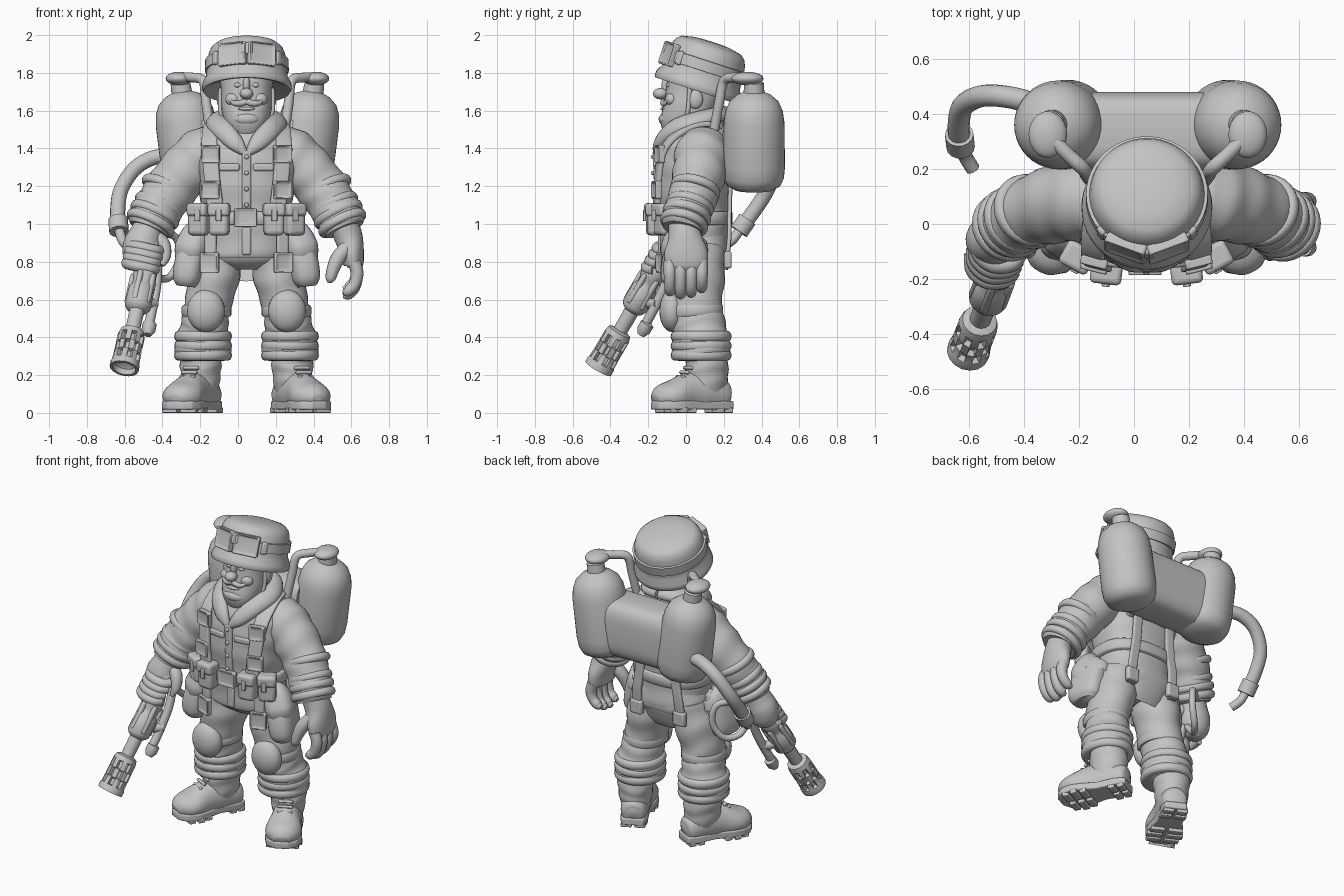
import bpy, bmesh, math
from mathutils import Vector, Matrix

CX = 0.045                      # body mid-plane
grey = bpy.data.materials.new("plain grey")
grey.diffuse_color = (0.55, 0.55, 0.55, 1)


def finish(name, bm, mat=None, bevel=0.0, angle=50):
    if mat is not None:
        bm.transform(mat)
    bmesh.ops.recalc_face_normals(bm, faces=bm.faces[:])
    me = bpy.data.meshes.new(name)
    bm.to_mesh(me)
    bm.free()
    ob = bpy.data.objects.new(name, me)
    bpy.context.collection.objects.link(ob)
    me.materials.append(grey)
    if bevel:
        b = ob.modifiers.new("round", 'BEVEL')
        b.width, b.segments = bevel, 3
    bpy.ops.object.select_all(action='DESELECT')
    ob.select_set(True)
    bpy.context.view_layer.objects.active = ob
    bpy.ops.object.shade_smooth_by_angle(angle=math.radians(angle))
    return ob


def skin(bm, rings, cap=True):
    vs = [[bm.verts.new(p) for p in r] for r in rings]
    n = len(vs[0])
    for a, b in zip(vs, vs[1:]):
        for i in range(n):
            bm.faces.new((a[i], a[(i + 1) % n], b[(i + 1) % n], b[i]))
    if cap:
        bm.faces.new(vs[0])
        bm.faces.new(vs[-1])


def spline(st, steps):
    """Catmull-Rom through the stations."""
    out, n = [], len(st)
    for i in range(n - 1):
        p = [st[max(0, min(n - 1, i + k))] for k in (-1, 0, 1, 2)]
        for j in range(steps):
            t = j / steps
            out.append([0.5 * (2 * b + (c - a) * t + (2 * a - 5 * b + 4 * c - d) * t * t
                        + (3 * b - a - 3 * c + d) * t ** 3) for a, b, c, d in zip(*p)])
    return out + [list(st[-1])]


def loft(name, st, steps=6, sides=28, sq=2.0, fold=0.0, nf=0, floor=None, mat=None):
    """Stations are x, y, z, width radius, depth radius."""
    pts = spline(st, steps)
    bm, rings, u = bmesh.new(), [], Vector((1, 0, 0))
    for k, p in enumerate(pts):
        c = Vector(p[:3])
        t = (Vector(pts[min(k + 1, len(pts) - 1)][:3]) - Vector(pts[max(k - 1, 0)][:3])).normalized()
        if k == 0 and abs(t.x) > 0.9:
            u = Vector((0, 1, 0))
        u = (u - t * u.dot(t)).normalized()
        v = t.cross(u)
        ring = []
        for i in range(sides):
            a = math.tau * i / sides
            co, si = math.cos(a), math.sin(a)
            s = k / (len(pts) - 1)
            f = 1 + fold * math.sin(math.tau * nf * s + 1.1 * math.sin(2 * a + 4 * s))
            q = (c + u * math.copysign(abs(co) ** (2 / sq), co) * p[3] * f
                 + v * math.copysign(abs(si) ** (2 / sq), si) * p[4] * f)
            if floor is not None:
                q.z = max(q.z, floor)
            ring.append(q)
        rings.append(ring)
    skin(bm, rings)
    return finish(name, bm, mat)


def tube(name, pts, r, **kw):
    return loft(name, [(*p, r, r) for p in pts], sides=14, **kw)


def lathe(name, prof, mat, sides=40, holes=None):
    bm = bmesh.new()
    skin(bm, [[(r * math.cos(math.tau * i / sides), r * math.sin(math.tau * i / sides), z)
               for i in range(sides)] for r, z in prof])
    if holes:
        bm.faces.ensure_lookup_table()
        sel = [bm.faces[row * sides + i] for k, row in enumerate(holes) for i in range(k % 2, sides, 2)]
        bmesh.ops.recalc_face_normals(bm, faces=bm.faces[:])
        bmesh.ops.inset_individual(bm, faces=sel, thickness=0.008, depth=-0.022)
    return finish(name, bm, mat, angle=40)


def ball(name, loc, r, rot=0.0):
    bm = bmesh.new()
    bmesh.ops.create_uvsphere(bm, u_segments=24, v_segments=14, radius=1)
    return finish(name, bm, Matrix.Translation(loc) @ Matrix.Rotation(rot, 4, 'Y') @ Matrix.Diagonal((*r, 1)))


def box(name, loc, size, rz=0.0, rx=0.0, bevel=0.012, inset=0.0, base=Matrix()):
    bm = bmesh.new()
    bmesh.ops.create_cube(bm, size=1)
    bm.transform(Matrix.Diagonal((*size, 1)))
    if inset:
        f = [f for f in bm.faces if f.normal.y < -0.9]
        bmesh.ops.inset_region(bm, faces=f, thickness=inset, depth=-0.012)
    return finish(name, bm, base @ Matrix.Translation(loc) @ Matrix.Rotation(rz, 4, 'Z')
                  @ Matrix.Rotation(rx, 4, 'X'), bevel)


# jacket, trousers seat and belt
loft("jacket", [(CX, .05, .82, .2, .16), (CX, .05, .84, .225, .18), (CX, .04, .98, .23, .18),
                (CX, .04, 1.05, .23, .185), (CX, .04, 1.2, .255, .2), (CX, .05, 1.35, .275, .2),
                (CX, .06, 1.45, .245, .18), (CX, .07, 1.53, .175, .14), (CX, .07, 1.58, .12, .11)],
     sides=48, sq=2.4, fold=.012, nf=9)
loft("trouser_seat", [(CX, .06, .95, .22, .16), (CX, .06, .85, .25, .17), (CX, .06, .8, .23, .15),
                      (CX, .06, .76, .1, .1)], sq=2.4)
loft("belt", [(CX, .04, .995, .25, .2), (CX, .04, 1.0, .255, .205), (CX, .04, 1.06, .255, .205),
              (CX, .04, 1.065, .25, .2)], steps=1, sides=48, sq=2.4)
box("buckle", (.04, -.17, 1.035), (.12, .04, .1), inset=.02)
box("jacket_placket", (CX, -.155, 1.22), (.05, .03, .34), rx=.04)
for i in range(4):
    ball("button", (CX, -.175, 1.1 + .085 * i), (.012, .01, .012))
box("jacket_hem_placket", (CX, -.135, .91), (.05, .025, .15))

# head
loft("head", [(CX, .05, 1.45, .09, .1), (CX, .01, 1.5, .085, .11), (CX, 0, 1.535, .115, .135),
              (CX, .01, 1.6, .132, .132), (CX, .04, 1.7, .135, .148), (CX, .06, 1.8, .15, .15)], sq=2.3)
ball("nose", (CX, -.135, 1.69), (.036, .04, .03))
ball("nose_bridge", (CX, -.1, 1.735), (.02, .03, .05))
ball("chin", (CX, -.105, 1.555), (.07, .04, .035))
ball("lower_lip", (CX, -.117, 1.61), (.045, .018, .01))

# helmet, leaning back
H = Matrix.Translation((CX + .002, .062, 1.722)) @ Matrix.Rotation(math.radians(-18), 4, 'X')
lathe("helmet", [(.14, .03), (.21, -.015), (.23, -.018), (.238, -.005), (.235, .02), (.217, .055), (.214, .08),
                 (.211, .14), (.203, .185), (.19, .215), (.165, .236), (.1, .25), (.04, .254)], H, 48)
lathe("goggle_strap", [(.2, .09), (.222, .092), (.221, .15), (.2, .153)], H, 48)
for s in (-1, 1):
    G = H @ Matrix.Rotation(s * math.radians(21), 4, 'Z')
    box("goggle_lens", (0, -.213, .122), (.155, .045, .125), bevel=.018, inset=.022, base=G)
    box("goggle_clip", (0, -.215, .12), (.04, .025, .075),
        base=H @ Matrix.Rotation(s * math.radians(50), 4, 'Z'))
box("goggle_bridge", (0, -.215, .145), (.06, .045, .065), base=H)

for s in (-1, 1):
    X = lambda d: CX + s * d
    # face details and collar
    ball("cheek", (X(.07), -.075, 1.66), (.042, .035, .035))
    ball("eye", (X(.045), -.09, 1.735), (.022, .015, .014))
    ball("ear", (X(.135), .05, 1.66), (.022, .04, .05))
    loft("moustache", [(CX, -.122, 1.648, .013, .016), (X(.04), -.122, 1.638, .014, .016),
                       (X(.07), -.11, 1.642, .01, .012), (X(.085), -.1, 1.66, .004, .004)], sides=12)
    tube("chin_strap", [(X(.137), .02, 1.72), (X(.137), .01, 1.6), (X(.1), -.02, 1.5)], .012)
    loft("collar", [(X(.005), -.155, 1.37, .015, .02), (X(.06), -.14, 1.43, .045, .03),
                    (X(.13), -.07, 1.505, .055, .035), (X(.165), .05, 1.55, .055, .035),
                    (X(.1), .17, 1.58, .05, .035), (CX, .2, 1.59, .05, .035)], sides=16)
    # sleeves with rolled cuffs
    loft("sleeve", [(X(.16), .085, 1.43, .1, .12), (X(.22), .085, 1.385, .136, .14), (X(.31), .075, 1.295, .14, .142),
                    (X(.4), .05, 1.185, .137, .132), (X(.465), .015, 1.085, .13, .125),
                    (X(.503), -.01, 1.01, .125, .12), (X(.52), -.02, .97, .108, .105)],
         steps=8, fold=.025, nf=6)
    for k, r in ((-2, .138), (0, .132), (1, .135), (2, .133)):
        p = Vector((X(.465 + .021 * k), .02 - .015 * k, 1.095 - .045 * k))
        a = Vector((s * .42, -.25, -.87)).normalized() * .022
        loft("rolled_cuff", [(*(p + a * f), r * g, r * g * .95) for f, g in
                             ((-1.1, .9), (-.8, .99), (0, 1.03), (.8, .99), (1.1, .9))], steps=2)
    # trouser legs
    loft("trouser_leg", [(X(.14), .06, .88, .12, .14), (X(.17), .055, .73, .135, .15), (X(.207), .05, .56, .122, .14),
                         (X(.222), .07, .46, .127, .14), (X(.23), .08, .37, .148, .152), (X(.23), .08, .29, .14, .145),
                         (X(.23), .08, .275, .11, .12)], steps=8, fold=.025, nf=7)
    for z in (.305, .355, .405):
        loft("trouser_cuff", [(X(.23), .08, z + h, .15 * g, .158 * g) for h, g in
                              ((-.028, .9), (-.02, .98), (0, 1.02), (.02, .98), (.028, .9))], steps=2)
    ball("knee_pad", (X(.215), -.075, .54), (.1, .066, .112))
    loft("knee_pad_strap", [(X(.211), .05, .51, .125, .142), (X(.211), .05, .52, .132, .147),
                            (X(.211), .05, .56, .132, .147), (X(.211), .05, .57, .125, .142)], steps=1)
    # boots, toes turned out
    B = (Matrix.Translation((X(.243), .11, 0)) @ Matrix.Rotation(s * math.radians(27), 4, 'Z')
         @ Matrix.Diagonal((.91, 1, 1, 1)))
    loft("boot_shaft", [(0, -.01, .34, .118, .112), (0, 0, .26, .12, .114), (0, 0, .18, .11, .114),
                        (0, 0, .1, .095, .1)], mat=B, fold=.025, nf=3)
    loft("boot_foot", [(0, .125, .08, .04, .04), (0, .1, .085, .08, .08), (0, 0, .11, .095, .11),
                       (0, -.1, .105, .1, .112), (0, -.2, .09, .12, .085), (0, -.265, .08, .1, .068),
                       (0, -.305, .065, .05, .035)], floor=.04, mat=B)
    half = [(.07, .13), (.09, .07), (.085, -.05), (.112, -.14), (.122, -.21), (.1, -.275), (.045, -.312)]
    outline = half + [(-w, y) for w, y in reversed(half)]
    bm = bmesh.new()
    skin(bm, [[(w, y, z) for w, y in outline] for z in (.018, .062)])
    finish("boot_sole", bm, B, bevel=.008)
    for y, w in ((.1, .075), (.045, .08), (-.13, .1), (-.185, .112), (-.24, .1)):
        for e in (-1, 1):
            box("sole_lug", (e * w * .6, y, .014), (w * .95, .042, .028), bevel=.005, base=B)
    for k in range(4):
        box("boot_lace", (0, -.155 + .022 * k, .19 + .024 * k), (.1, .02, .018), rx=-.5, bevel=.006, base=B)
    # harness straps, front and rear
    loft("harness_strap", [(X(.14), .22, 1.44, .035, .012), (X(.17), .13, 1.53, .04, .014), (X(.19), .0, 1.505, .042, .014),
                           (X(.195), -.115, 1.4, .042, .014), (X(.18), -.15, 1.22, .042, .014),
                           (X(.16), -.155, 1.05, .042, .014)], sq=5)
    for z, y in ((1.37, -.14), (1.18, -.158)):
        box("strap_buckle", (X(.19), y, z), (.1, .04, .095), rz=s * .25, inset=.022)
    loft("rear_strap", [(X(.12), .235, 1.22, .03, .012), (X(.13), .23, 1.05, .03, .012),
                        (X(.15), .228, .92, .03, .012), (X(.16), .21, .76, .03, .012)], sq=5)
    box("rear_buckle", (X(.155), .222, .81), (.085, .04, .09))
    # belt pouches, hanging straps, hip bags
    for d, y, a in ((.145, -.165, .12), (.25, -.115, .5)):
        box("belt_pouch", (X(d), y, 1.02), (.105, .085, .16), rz=s * a, bevel=.022)
        box("pouch_flap", (X(d), y - .006, 1.075), (.115, .095, .07), rz=s * a, bevel=.018)
        box("pouch_tab", (X(d + .022 * math.sin(a)), y - .055, 1.045), (.03, .015, .06), rz=s * a, bevel=.005)
    box("hanging_strap", (X(.19), -.115, .88), (.065, .03, .17), rz=s * .35)
    box("hanging_buckle", (X(.195), -.13, .795), (.1, .04, .11), rz=s * .35, inset=.022)
    loft("hip_bag", [(X(.24), .01, .94, .05, .07), (X(.265), .0, .91, .075, .1), (X(.295), -.015, .8, .08, .115),
                     (X(.31), -.02, .71, .075, .11), (X(.315), -.02, .67, .05, .08)], sq=2.8)
    loft("hip_bag_flap", [(X(.235), .01, .945, .05, .08), (X(.25), .0, .93, .082, .11), (X(.275), -.01, .86, .092, .124),
                          (X(.278), -.01, .85, .08, .11)], sq=2.8)
    box("chest_pocket_flap", (X(.09), -.148, 1.3), (.11, .025, .04), rz=s * .12)
    # gas bottles, leaning outwards at the top, with valves and pipes
    T = Matrix.Translation((.05 + s * .312, .36, 1.44)) @ Matrix.Rotation(s * math.radians(8), 4, 'Y')
    lathe("tank", [(.04, -.27), (.1, -.262), (.14, -.24), (.158, -.2), (.164, -.14), (.161, .1), (.152, .16),
                   (.13, .21), (.09, .245), (.055, .26), (.052, .31), (.03, .32)], T)
    tx = .05 + s * .328
    ball("tank_valve", (tx + s * .035, .325, 1.77), (.07, .085, .036))
    tube("tank_pipe", [(tx + s * .02, .31, 1.775), (tx - s * .04, .25, 1.775), (tx - s * .095, .2, 1.755),
                       (tx - s * .11, .175, 1.64), (tx - s * .13, .15, 1.5)], .026)

# pack body between the bottles
loft("pack_body", [(x, .335, 1.385, .145, .185) for x in (-.19, .05, .29)], steps=2, sides=40, sq=3.6)
box("pack_back_plate", (.05, .22, 1.36), (.36, .1, .3), bevel=.03)

# free hand
loft("free_hand", [(.56, -.015, 1.0, .075, .08), (.585, -.005, .93, .075, .09), (.605, .0, .85, .062, .115),
                   (.61, .0, .78, .052, .11), (.605, .0, .76, .03, .09)])
for i, l in enumerate((.95, 1.05, 1, .85)):
    y = -.085 + .056 * i
    loft("finger", [(.615, y, .8, .034, .033), (.63, y, .74, .034, .033), (.615, y, .8 - .13 * l, .031, .03),
                    (.58, y, .8 - .165 * l, .028, .028), (.555, y, .8 - .17 * l, .012, .012)], sides=12)
loft("thumb", [(.58, -.06, .88, .04, .04), (.53, -.085, .82, .04, .04), (.503, -.1, .76, .034, .034),
               (.49, -.105, .71, .027, .027), (.49, -.1, .69, .01, .01)], sides=12)

# flame lance
A, M = Vector((-.465, -.1, .86)), Vector((-.603, -.465, .235))
axis = (M - A).normalized()
Q = axis.to_track_quat('Z', 'X').to_matrix().to_4x4()
G = Matrix.Translation(A) @ Q
L = (M - A).length
lathe("lance_body", [(.02, -.06), (.042, -.05), (.045, .08), (.056, .1), (.064, .13), (.064, .17), (.054, .19), (.055, .22),
                     (.068, .24), (.07, .35), (.056, .37), (.04, .38), (.038, L - .22), (.05, L - .21)], G, 24)
lathe("lance_nozzle", [(.04, L - .24), (.064, L - .23), (.072, L - .2), (.072, L - .145), (.072, L - .09),
                       (.074, L - .04), (.078, L - .03), (.078, L), (.062, L), (.057, L - .03), (.03, L - .05)],
      G, 16, holes=(2, 3, 4))
for k in range(5):
    a = k * 1.257
    box("grip_rib", (.06 * math.cos(a), .06 * math.sin(a), .25), (.03, .03, .18), rz=a, base=G)
tube("pilot_pipe", [(-.43, -.06, .82), (-.43, -.1, .7), (-.45, -.16, .57), (-.475, -.225, .45)], .026)
lathe("pilot_tip", [(.02, 0), (.037, .01), (.037, .05), (.02, .08)],
      Matrix.Translation((-.465, -.2, .48)) @ Q, 16)
tube("pilot_bracket", [(-.53, -.23, .62), (-.48, -.19, .58), (-.44, -.15, .58)], .028)

# gripping hand
loft("gripping_hand", [(-.47, -.02, 1.0, .075, .08), (-.49, -.04, .94, .088, .088), (-.51, -.055, .88, .1, .094),
                       (-.52, -.065, .81, .086, .08), (-.52, -.07, .77, .045, .045)])
for i in range(4):
    c = A + axis * (-.02 + .039 * i)
    tube("gripping_finger", [c + Vector(p) for p in ((-.105, .04, .02), (-.1, -.02, .01), (-.05, -.06, .0),
                                                     (.015, -.055, -.015), (.045, -.02, -.02))], .029)
loft("gripping_thumb", [(-.46, -.05, .94, .04, .04), (-.4, -.07, .9, .038, .038), (-.385, -.095, .83, .03, .03),
                        (-.4, -.115, .78, .012, .012)], sides=12)

# fuel hose from bottle, thin loop by the hip
tube("fuel_hose", [(-.34, .43, 1.36), (-.45, .46, 1.35), (-.55, .465, 1.29), (-.62, .43, 1.18), (-.637, .36, 1.07),
                   (-.632, .3, .99)], .04)
tube("hose_collar", [(-.635, .325, 1.025), (-.63, .28, .96)], .052)
tube("hose_end", [(-.63, .29, .98), (-.615, .25, .92), (-.585, .2, .885)], .026)
tube("hip_hose", [(-.44, -.03, .8), (-.42, .05, .72), (-.36, .13, .72), (-.31, .17, .82), (-.33, .15, .93),
                  (-.42, .07, .95)], .02)
